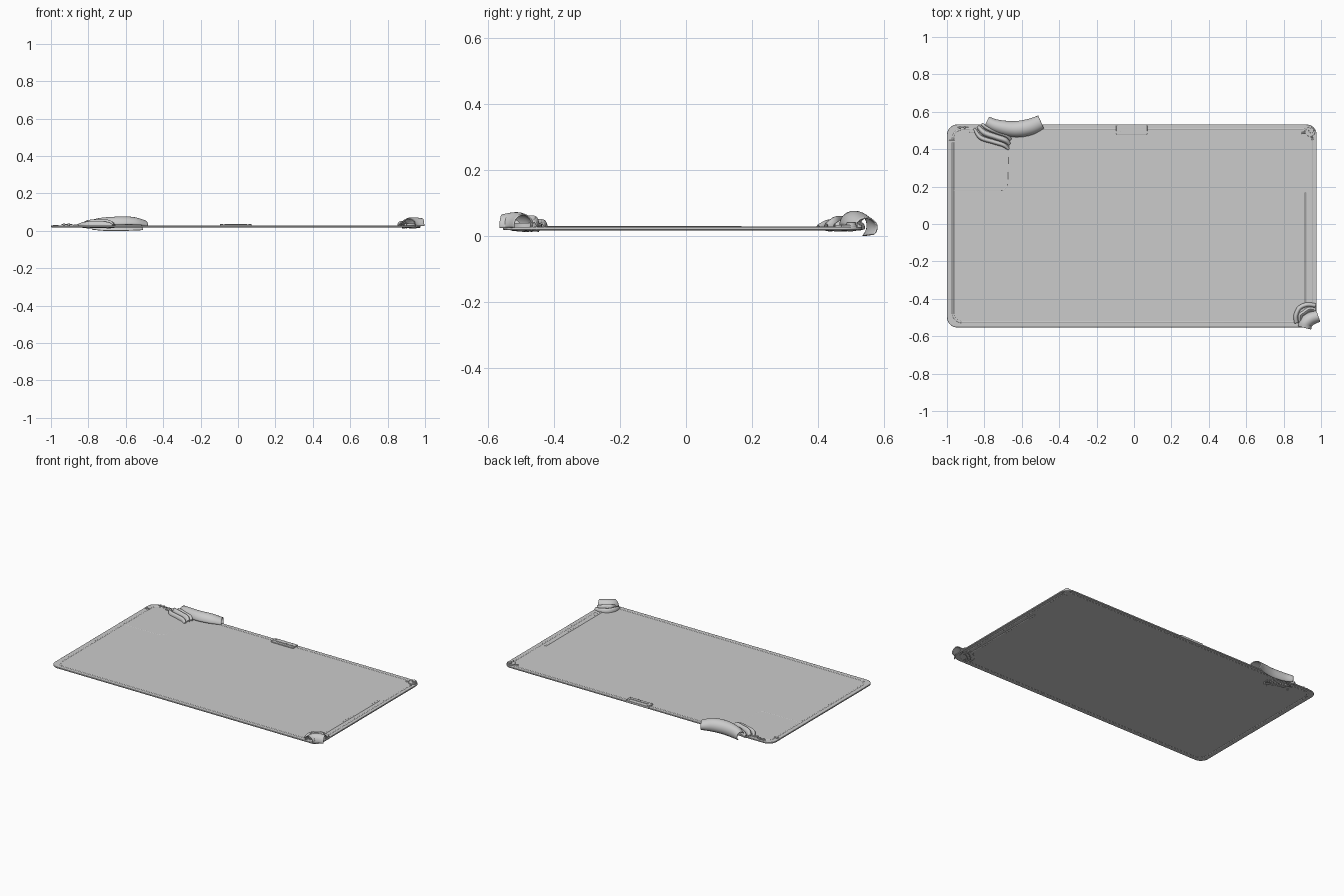
import bpy, bmesh, math
from mathutils import Vector

if "Cube" in bpy.data.objects:
    bpy.data.objects.remove(bpy.data.objects["Cube"])

CX, CY = -0.012, -0.01          # plate centre
ZT = 0.028                      # top face of plate


def finish(name, bm, smooth=True):
    bmesh.ops.recalc_face_normals(bm, faces=bm.faces)
    me = bpy.data.meshes.new(name)
    bm.to_mesh(me)
    bm.free()
    ob = bpy.data.objects.new(name, me)
    bpy.context.collection.objects.link(ob)
    if smooth:
        bpy.ops.object.select_all(action='DESELECT')
        bpy.context.view_layer.objects.active = ob
        ob.select_set(True)
        bpy.ops.object.shade_smooth_by_angle(angle=math.radians(40))
    return ob


def rounded_rect(x0, x1, y0, y1, r, n=8):
    pts = []
    for cx, cy, a0 in ((x1 - r, y1 - r, 0), (x0 + r, y1 - r, 90),
                       (x0 + r, y0 + r, 180), (x1 - r, y0 + r, 270)):
        for i in range(n + 1):
            a = math.radians(a0 + 90 * i / n)
            pts.append((cx + r * math.cos(a), cy + r * math.sin(a)))
    return pts


def slab(name, pts, z0, z1, bevel=0.0):
    bm = bmesh.new()
    face = bm.faces.new([bm.verts.new((x, y, z0)) for x, y in pts])
    ext = bmesh.ops.extrude_face_region(bm, geom=[face], use_keep_orig=True)
    for v in ext['geom']:
        if isinstance(v, bmesh.types.BMVert):
            v.co.z = z1
    ob = finish(name, bm)
    if bevel:
        m = ob.modifiers.new("edge", 'BEVEL')
        m.width, m.segments, m.limit_method = bevel, 2, 'ANGLE'
    return ob


def spline(pts, n=8):
    p = [Vector(q) for q in pts]
    p = [2 * p[0] - p[1]] + p + [2 * p[-1] - p[-2]]
    out = []
    for i in range(1, len(p) - 2):
        a, b, c, d = p[i - 1:i + 3]
        for k in range(n):
            t = k / n
            out.append(0.5 * (2 * b + (c - a) * t + (2 * a - 5 * b + 4 * c - d) * t * t
                              + (3 * b - a - 3 * c + d) * t ** 3))
    return out + [p[-2]]


def shell(name, pts, a0, a1, segs=20, thick=0.004):
    """Curved sleeve; each point is (x, y, z, half width, height)."""
    path = spline([Vector(q) for q in pts])
    bm = bmesh.new()
    rings = []
    for i, q in enumerate(path):
        t = path[min(i + 1, len(path) - 1)] - path[max(i - 1, 0)]
        n = Vector((-t[1], t[0], 0)).normalized()
        ring = []
        for k in range(segs + 1):
            a = math.radians(a0 + (a1 - a0) * k / segs)
            ring.append(bm.verts.new(Vector(q[:3]) + n * q[3] * math.cos(a)
                                     + Vector((0, 0, q[4] * math.sin(a)))))
        rings.append(ring)
    for r, s in zip(rings, rings[1:]):
        for k in range(segs):
            bm.faces.new((r[k], r[k + 1], s[k + 1], s[k]))
    ob = finish(name, bm)
    m = ob.modifiers.new("wall", 'SOLIDIFY')
    m.thickness, m.offset = thick, 0
    return ob


def rod(name, pts, r, closed=False):
    cu = bpy.data.curves.new(name, 'CURVE')
    cu.dimensions, cu.bevel_depth, cu.bevel_resolution = '3D', r, 3
    cu.use_fill_caps = True
    s = cu.splines.new('POLY')
    s.points.add(len(pts) - 1)
    for sp, q in zip(s.points, pts):
        sp.co = (*q, 1)
    s.use_cyclic_u = closed
    ob = bpy.data.objects.new(name, cu)
    bpy.context.collection.objects.link(ob)
    return ob


def box(name, x, y, z, sx, sy, sz, bevel=0.002):
    return slab(name, rounded_rect(x - sx / 2, x + sx / 2, y - sy / 2, y + sy / 2,
                                   min(sx, sy) * 0.15, 3), z - sz / 2, z + sz / 2, bevel)


def post(name, x, y, r, z0, z1):
    slab(name, [(x + r * math.cos(i * math.pi / 10), y + r * math.sin(i * math.pi / 10))
                for i in range(20)], z0, z1, 0.0015)


# Flat panel with a bead running around it
slab("panel", rounded_rect(-1.0, 0.977, -0.553, 0.532, 0.055), 0.019, ZT, 0.002)
bead = rounded_rect(-0.968, 0.95, -0.525, 0.507, 0.05)
rod("rim_bead", [(x, y, 0.0235) for x, y in bead], 0.0065, True)

# Side bar along the right edge
rod("side_bar", [(0.92, -0.43, 0.024), (0.92, 0.168, 0.024)], 0.0075)

# Clip on the back edge
box("clip_base", -0.012, 0.505, 0.029, 0.17, 0.054, 0.010)
box("clip_bar", -0.012, 0.500, 0.034, 0.12, 0.010, 0.006)
for s in (-1, 1):
    box("clip_end", -0.012 + s * 0.075, 0.510, 0.033, 0.016, 0.03, 0.007)

# Large curved sleeve over the back edge
shell("back_sleeve", [(-0.787, 0.548, 0.028, 0.026, 0.028), (-0.73, 0.522, 0.030, 0.034, 0.038),
                      (-0.64, 0.507, 0.032, 0.041, 0.042), (-0.56, 0.518, 0.032, 0.042, 0.040),
                      (-0.497, 0.545, 0.026, 0.036, 0.028)], -48, 180)
# Smaller nested straps beside it
for i, (o, r, h) in enumerate(((0.0, 0.014, 0.028), (0.025, 0.011, 0.022), (-0.025, 0.010, 0.018))):
    shell("back_strap", [(-0.835 + o * .8, 0.522 + o * .5, 0.026, r * .5, h * .5),
                         (-0.80 + o * .8, 0.487 + o, 0.028, r, h),
                         (-0.74 + o * .6, 0.465 + o, 0.030, r, h),
                         (-0.69 + o * .4, 0.448 + o, 0.028, r, h),
                         (-0.665 + o * .2, 0.425 + o, 0.024, r * .5, h * .5)], -30, 210, 12)

# Corner sleeve at front right with nested straps
shell("corner_sleeve", [(0.912, -0.555, 0.030, 0.034, 0.034), (0.920, -0.528, 0.031, 0.034, 0.038),
                        (0.945, -0.507, 0.032, 0.033, 0.038),
                        (0.985, -0.492, 0.031, 0.030, 0.034)], -10, 190)
for o, h in ((0.0, 0.020), (0.024, 0.030)):
    shell("corner_strap", [(0.868 + o, -0.53, 0.026, 0.009, h * .6),
                           (0.866 + o, -0.49, 0.028, 0.011, h),
                           (0.885 + o, -0.450 - o, 0.030, 0.011, h),
                           (0.925 + o * .5, -0.432 - o, 0.028, 0.011, h),
                           (0.972, -0.436 - o, 0.025, 0.009, h * .6)], -30, 210, 12)
post("corner_pad", 0.915, -0.48, 0.045, 0.018, 0.040)

# Cable lying in the panel from the left edge to the back sleeve
arc = [(-0.715 + 0.04 * math.sin(i * math.pi / 12), 0.218 - 0.04 * math.cos(i * math.pi / 12), 0.0245)
       for i in range(7)]
rod("cable", [(-0.965, 0.178, 0.0245)] + arc + [(-0.668, 0.43, 0.0245)], 0.0042)

# Small fasteners at the back left corner
for x in (-0.93, -0.905):
    post("pin", x, 0.515, 0.006, 0.022, 0.040)
rod("pin_link", [(-0.945, 0.515, 0.033), (-0.885, 0.515, 0.033)], 0.003)
box("edge_tab", -0.975, 0.442, 0.029, 0.03, 0.012, 0.006)
box("back_tab", -0.865, 0.498, 0.029, 0.03, 0.016, 0.010)

# Round hinge at the back right corner
post("corner_hinge", 0.942, 0.493, 0.026, 0.018, 0.034)
post("corner_hinge_cap", 0.948, 0.500, 0.014, 0.030, 0.042)
rod("corner_hinge_arm", [(0.895, 0.487, 0.028), (0.942, 0.493, 0.030), (0.955, 0.45, 0.028)], 0.005)
